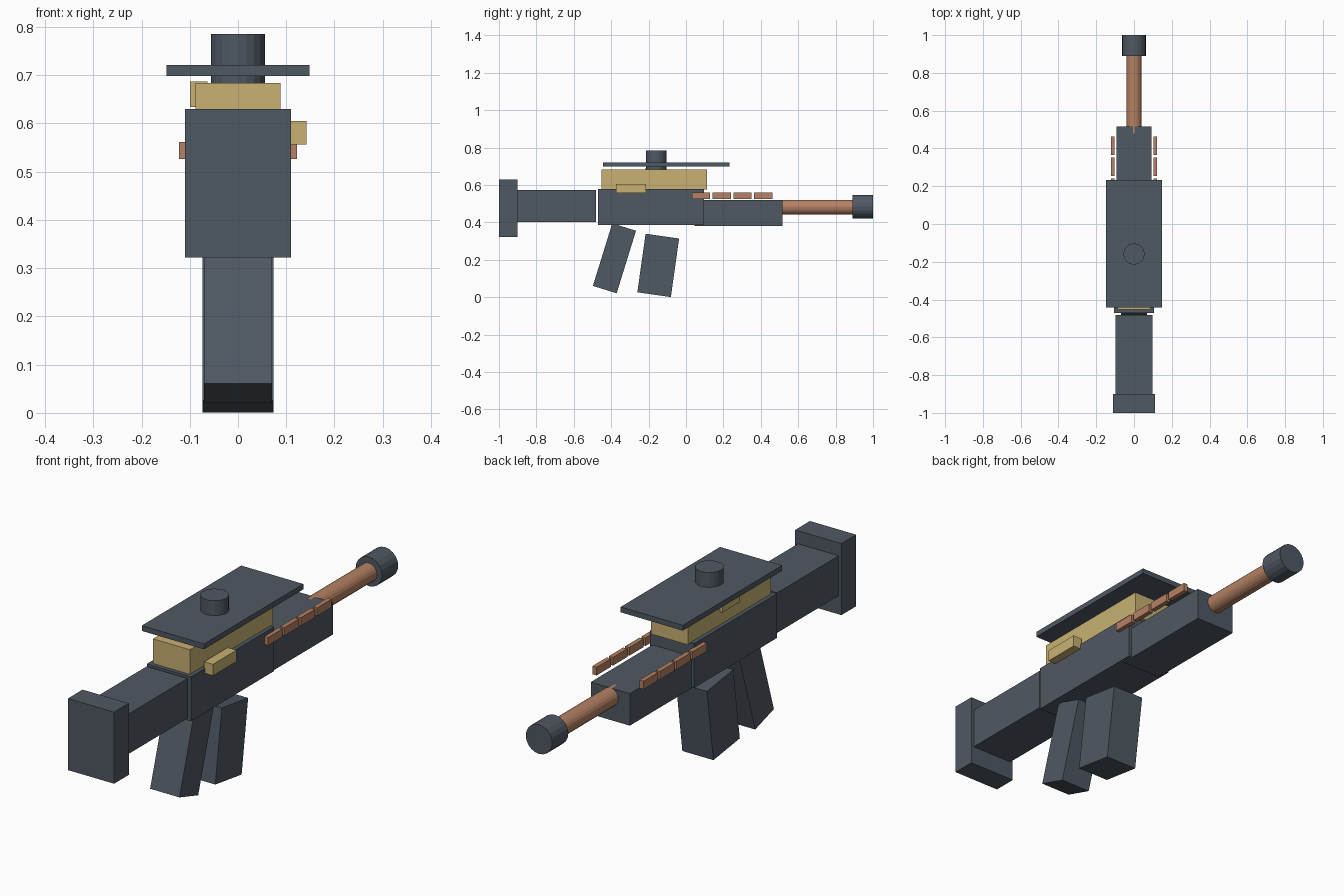
import bpy
import math

cube = bpy.data.objects.get("Cube")
if cube:
    bpy.data.objects.remove(cube, do_unlink=True)


def material(name, rgb):
    m = bpy.data.materials.new(name)
    m.use_nodes = True
    m.diffuse_color = (*rgb, 1)
    m.node_tree.nodes["Principled BSDF"].inputs["Base Color"].default_value = (*rgb, 1)
    return m


slate = material("slate grey", (0.078, 0.098, 0.122))
gold = material("sand gold", (0.58, 0.44, 0.17))
copper = material("copper", (0.46, 0.22, 0.125))


def finish(name, mat):
    ob = bpy.context.object
    ob.name = name
    ob.data.materials.append(mat)
    return ob


def block(name, mat, x, y, z, tilt=0):
    """Box from (min, max) ranges, tilted about its centre on the x axis."""
    spans = (x, y, z)
    bpy.ops.mesh.primitive_cube_add(size=1, location=[(a + b) / 2 for a, b in spans])
    ob = finish(name, mat)
    ob.scale = [b - a for a, b in spans]
    ob.rotation_euler.x = tilt
    return ob


def rod(name, mat, radius, length, centre, along_y=False):
    bpy.ops.mesh.primitive_cylinder_add(vertices=20, radius=radius, depth=length, location=centre)
    ob = finish(name, mat)
    if along_y:
        ob.rotation_euler.x = math.pi / 2
    return ob


def sym(half):
    return (-half, half)


# Main body and stock
block("receiver", slate, sym(0.105), (-0.47, 0.095), (0.387, 0.578))
block("fore_end", slate, sym(0.093), (0.045, 0.515), (0.382, 0.52))
block("stock", slate, sym(0.097), (-0.9, -0.482), (0.402, 0.574))
block("butt_plate", slate, sym(0.11), (-1, -0.9), (0.322, 0.63))

# Barrel and muzzle
rod("barrel", copper, 0.039, 0.44, (0, 0.70, 0.482), True)
rod("muzzle_cap", slate, 0.063, 0.11, (0, 0.945, 0.484), True)

# Upper housing with its side details
block("upper_housing", gold, sym(0.088), (-0.453, 0.113), (0.575, 0.684))
block("ejection_port", gold, (-0.1, -0.063), (-0.22, -0.105), (0.634, 0.687))
block("side_handle", gold, (0.1, 0.142), (-0.373, -0.213), (0.556, 0.605))

# Top plate and knob
block("top_plate", slate, sym(0.148), (-0.443, 0.233), (0.698, 0.721))
rod("top_knob", slate, 0.056, 0.105, (0, -0.159, 0.7325))

# Side rails, four short bars on each side
for side, label in ((1, "left"), (-1, "right")):
    for i in range(4):
        start = 0.031 + i * 0.111
        x = sorted((side * 0.102, side * 0.122))
        block(f"{label}_rail_{i + 1}", copper, x, (start, start + 0.098), (0.526, 0.561))

# Tilted grip and magazine
block("grip", slate, sym(0.07), (-0.449, -0.316), (0.033, 0.383), -0.3)
block("magazine", slate, sym(0.074), (-0.239, -0.058), (0.012, 0.328), -0.14)
